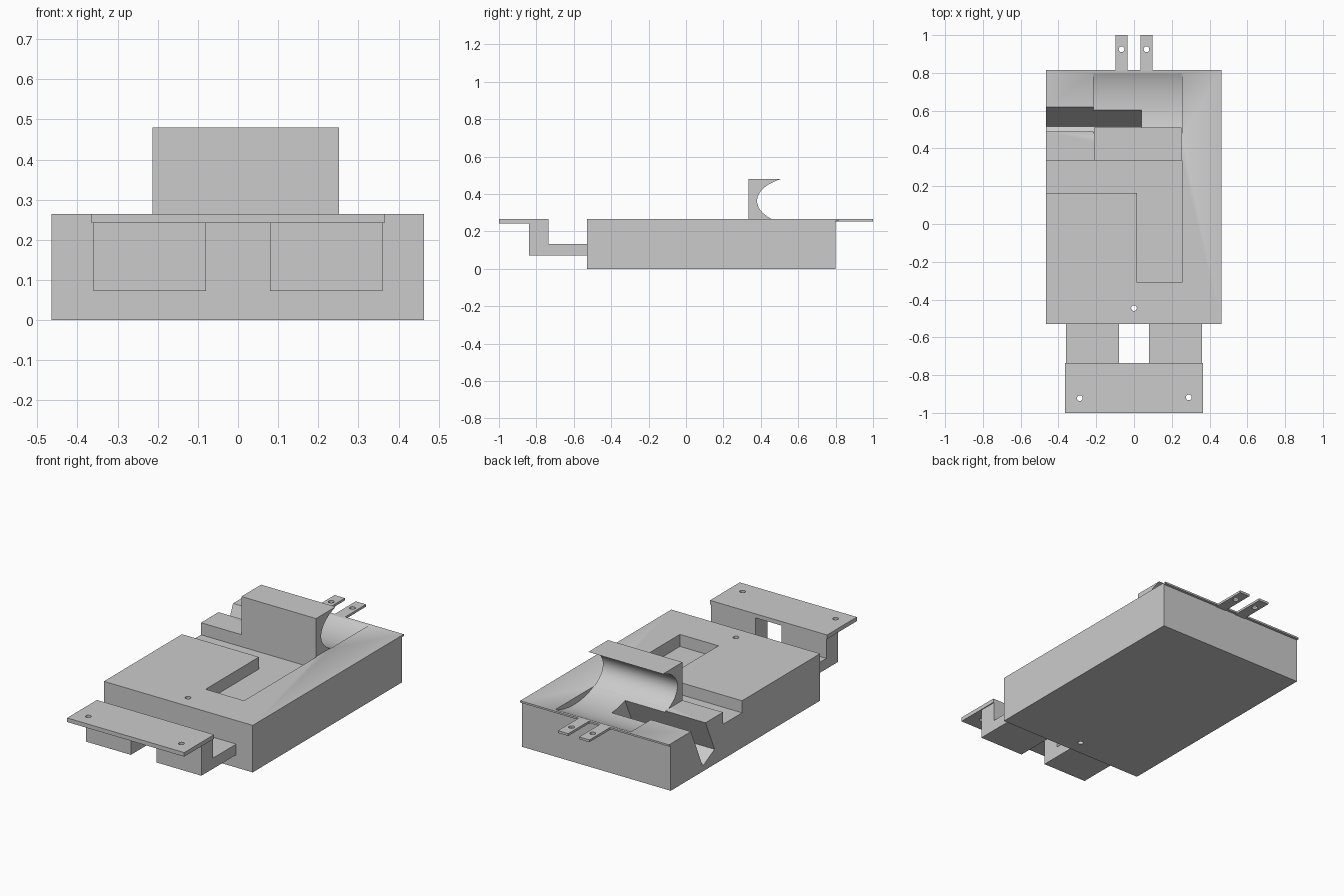
import bpy, bmesh, math

if "Cube" in bpy.data.objects:
    bpy.data.objects.remove(bpy.data.objects["Cube"])

gray = bpy.data.materials.new("plain_gray")
gray.diffuse_color = (0.6, 0.6, 0.6, 1)
gray.use_nodes = True
gray.node_tree.nodes["Principled BSDF"].inputs["Base Color"].default_value = gray.diffuse_color


def finish(name, bm):
    bmesh.ops.recalc_face_normals(bm, faces=bm.faces[:])
    me = bpy.data.meshes.new(name)
    bm.to_mesh(me)
    bm.free()
    ob = bpy.data.objects.new(name, me)
    bpy.context.collection.objects.link(ob)
    me.materials.append(gray)
    return ob


def prism(name, pts, x0, x1):
    """Extrude a (y, z) profile along x."""
    bm = bmesh.new()
    face = bm.faces.new([bm.verts.new((x0, y, z)) for y, z in pts])
    ext = bmesh.ops.extrude_face_region(bm, geom=[face])
    verts = [g for g in ext["geom"] if isinstance(g, bmesh.types.BMVert)]
    bmesh.ops.translate(bm, verts=verts, vec=(x1 - x0, 0, 0))
    return finish(name, bm)


def box(name, x0, x1, y0, y1, z0, z1):
    return prism(name, [(y0, z0), (y1, z0), (y1, z1), (y0, z1)], x0, x1)


def drill(x, y, r=0.015):
    bm = bmesh.new()
    bmesh.ops.create_cone(bm, cap_ends=True, segments=24, radius1=r, radius2=r, depth=2)
    bmesh.ops.translate(bm, verts=bm.verts[:], vec=(x, y, 0))
    return finish("hole_cutter", bm)


def cut(ob, *cutters):
    bpy.context.view_layer.objects.active = ob
    for c in cutters:
        c.hide_render = True
        mod = ob.modifiers.new("cut", 'BOOLEAN')
        mod.operation = 'DIFFERENCE'
        mod.solver = 'EXACT'
        mod.object = c
        bpy.ops.object.modifier_apply(modifier=mod.name)
        bpy.data.objects.remove(c, do_unlink=True)


def smooth(ob):
    bpy.ops.object.select_all(action='DESELECT')
    ob.select_set(True)
    bpy.context.view_layer.objects.active = ob
    bpy.ops.object.shade_smooth_by_angle(angle=math.radians(30))


def roll(deg):
    """Point on the oval roll recess."""
    a = math.radians(deg)
    return (0.63 + 0.25 * math.cos(a), 0.363 + 0.1335 * math.sin(a))


TOP, FLOOR = 0.265, 0.197

# Main body with a thin lip along its rear top edge
body = prism("body", [(-0.53, 0), (0.80, 0), (0.80, 0.255), (0.815, 0.255),
                      (0.815, TOP), (-0.53, TOP)], -0.465, 0.463)
# L-shaped pocket, open on the left side
pocket = prism("pocket_cutter", [(0.165, FLOOR), (0.335, FLOOR), (0.335, 0.5), (0.165, 0.5)],
               -0.6, 0.255)
pocket_leg = box("pocket_leg_cutter", 0.015, 0.255, -0.31, 0.25, FLOOR, 0.5)
# Tilted slot entering from the left
sy, sz = 0.105 * 1.5, 0.235 * 1.5
slot = prism("slot_cutter", [(0.515, 0.03), (0.515 + sy, 0.03 + sz),
                             (0.41 + sy, 0.085 + sz), (0.41, 0.085)], -0.6, 0.04)
# Oval trough
trough = prism("trough_cutter", [roll(i * 360 / 96) for i in range(96)], -0.215, 0.255)
cut(body, pocket, pocket_leg, slot, trough, drill(0, -0.445))
smooth(body)

# Upright block with a curved rear face
arc = [roll(118.8 + (227.2 - 118.8) * i / 28) for i in range(29)]
arc[0], arc[-1] = (arc[0][0], 0.48), (arc[-1][0], TOP)
block = prism("curved_block", [(0.335, TOP), (0.335, 0.48)] + arc, -0.213, 0.252)
smooth(block)

# Front mounting plate
plate = box("front_plate", -0.365, 0.365, -1.0, -0.735, 0.242, TOP)
cut(plate, drill(-0.287, -0.922), drill(0.29, -0.918))

# Brackets joining plate to body, and rear tabs
for side, s in (("left", -1), ("right", 1)):
    prism(side + "_bracket", [(-0.84, 0.072), (-0.53, 0.072), (-0.53, 0.132),
                              (-0.735, 0.132), (-0.735, 0.242), (-0.84, 0.242)],
          *sorted((s * 0.08, s * 0.36)))
    cx = s * 0.066
    tab = box(side + "_rear_tab", cx - 0.032, cx + 0.032, 0.80, 1.0, 0.252, TOP)
    cut(tab, drill(cx, 0.925))
